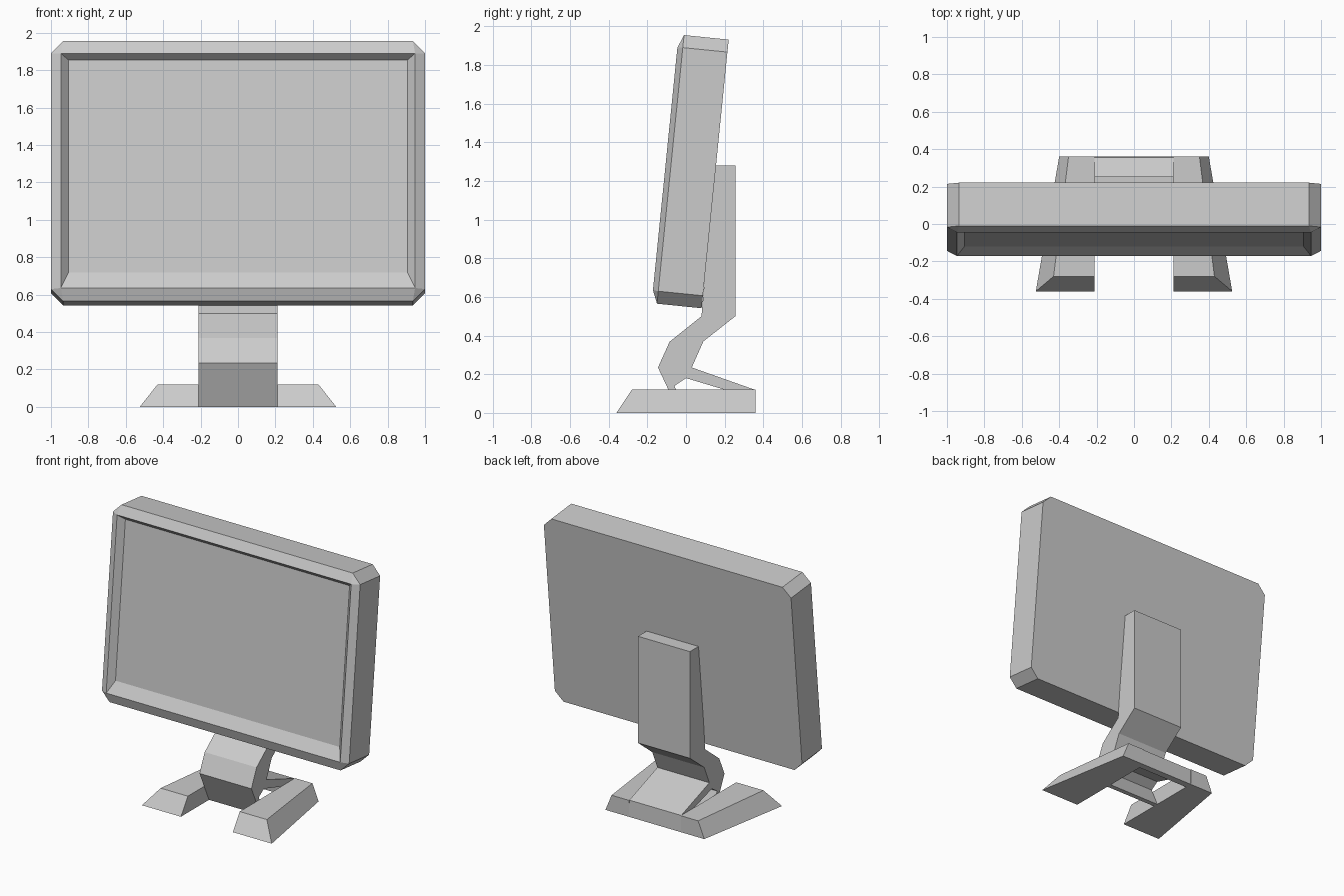
import bpy, bmesh
from math import sin, cos, atan2

if "Cube" in bpy.data.objects:
    bpy.data.objects.remove(bpy.data.objects["Cube"])

TILT = atan2(0.14, 1.39)


def make_object(name, rings, cap_start=True, cap_end=True, corner_fan=None):
    """Loft closed rings of points; an 8-ring followed by a 4-ring gets corner triangles."""
    bm = bmesh.new()
    loops = [[bm.verts.new(p) for p in ring] for ring in rings]
    for a, b in zip(loops, loops[1:]):
        n = len(a)
        if len(b) == n:
            for i in range(n):
                j = (i + 1) % n
                bm.faces.new((a[i], a[j], b[j], b[i]))
        else:
            for i in range(len(b)):
                bm.faces.new((a[2 * i], a[2 * i + 1], b[i]))
                j = (i + 1) % len(b)
                bm.faces.new((a[2 * i + 1], a[(2 * i + 2) % n], b[j], b[i]))
    if cap_start:
        bm.faces.new(loops[0][::-1])
    if cap_end:
        bm.faces.new(loops[-1])
    bmesh.ops.recalc_face_normals(bm, faces=bm.faces)
    mesh = bpy.data.meshes.new(name)
    bm.to_mesh(mesh)
    bm.free()
    obj = bpy.data.objects.new(name, mesh)
    bpy.context.collection.objects.link(obj)
    return obj


def tilted(x, h, d):
    """Point on the leaning screen: h up the panel, d towards the back."""
    return (x, -0.15 + h * sin(TILT) + d * cos(TILT),
            0.565 + h * cos(TILT) - d * sin(TILT))


def octagon(d, w=1.0, top=1.397, c=0.065):
    pts = [(w - c, 0), (w, c), (w, top - c), (w - c, top),
           (c - w, top), (-w, top - c), (-w, c), (c - w, 0)]
    return [tilted(x, h, d) for x, h in pts]


def rectangle(w, h0, h1, d):
    return [tilted(x, h, d) for x, h in ((w, h0), (w, h1), (-w, h1), (-w, h0))]


# Screen housing: cut-corner body, raised bezel rim, recessed display
make_object("screen_housing", [
    octagon(0.232), octagon(0.0),
    rectangle(0.947, 0.068, 1.329, -0.028),
    rectangle(0.907, 0.155, 1.297, 0.014),
])

# Stand neck: zigzag profile running down into the foot, hollow underneath
profile = [(0.145, 1.28), (0.255, 1.28), (0.255, 0.50), (0.09, 0.37),
           (0.03, 0.235), (0.355, 0.12), (0.36, 0.0), (0.31, 0.0),
           (0.30, 0.09), (0.0, 0.18), (-0.06, 0.14), (0.0, 0.0), (-0.035, 0.0),
           (-0.145, 0.235), (-0.085, 0.368), (0.08, 0.50)]
make_object("stand_neck", [[(x, y, z) for y, z in profile] for x in (-0.21, 0.21)])

# Base legs: tapered wedges, mirrored across x
leg = make_object("base_legs", [
    [(0.21, -0.36, 0), (0.525, -0.36, 0), (0.40, 0.36, 0), (0.21, 0.36, 0)],
    [(0.21, -0.28, 0.12), (0.43, -0.28, 0.12), (0.35, 0.36, 0.12), (0.21, 0.36, 0.12)],
])
leg.modifiers.new("Mirror", 'MIRROR').use_mirror_merge = False
